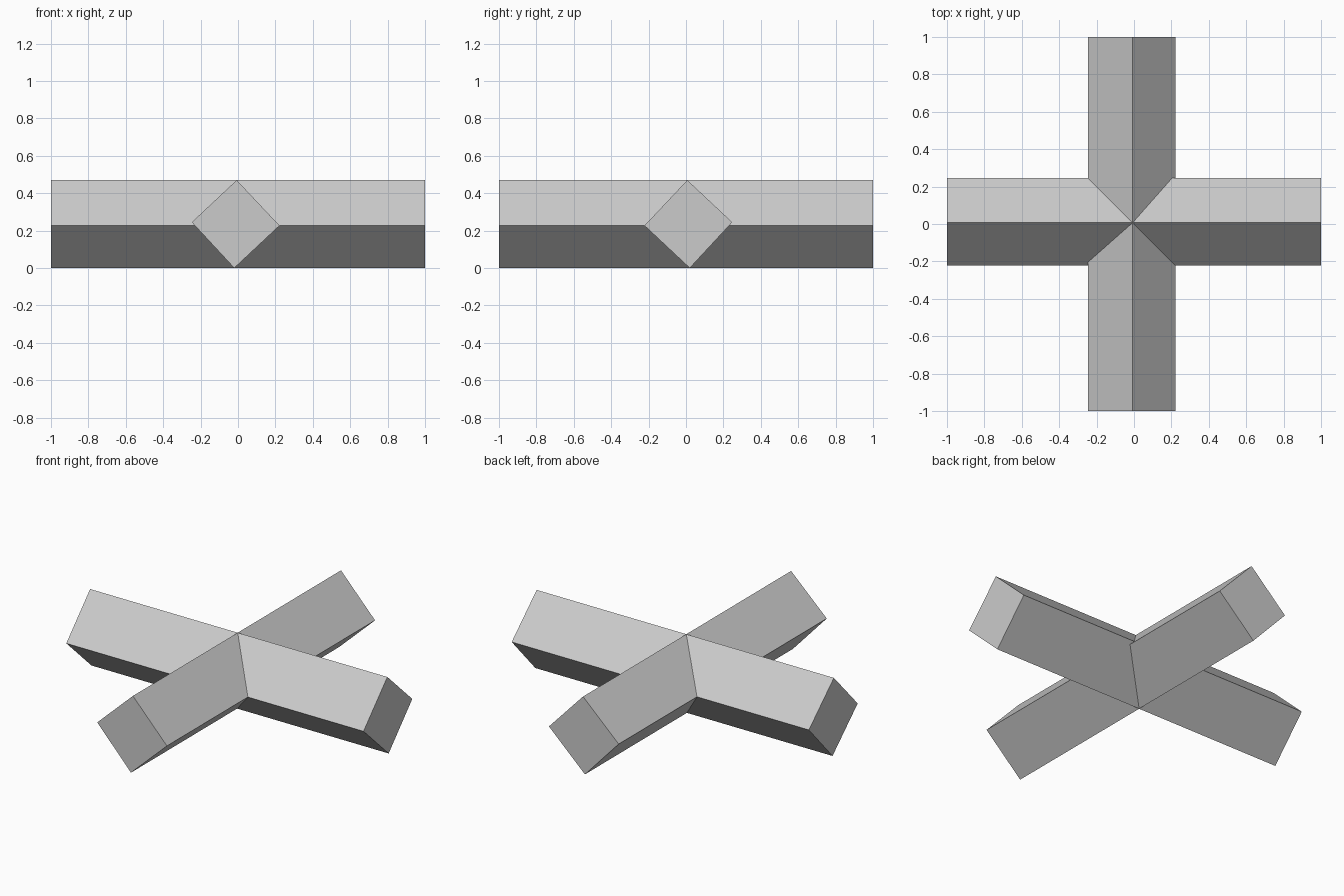
import bpy
import bmesh
from math import radians
from mathutils import Matrix

default_cube = bpy.data.objects.get("Cube")
if default_cube:
    bpy.data.objects.remove(default_cube, do_unlink=True)

# Plain grey for the whole body
grey = bpy.data.materials.new("light grey")
grey.use_nodes = True
colour = (0.6, 0.6, 0.6, 1.0)
grey.diffuse_color = colour
grey.node_tree.nodes["Principled BSDF"].inputs["Base Color"].default_value = colour

# Slightly tilted square section: top, left, bottom, right as (x, z)
SECTION = [(-0.007, 0.47), (-0.247, 0.245), (-0.02, 0.0), (0.222, 0.227)]
HALF_LENGTH = 1.0


def make_beam(name, turn):
    """Extrude the section along y, then turn it about the vertical axis."""
    bm = bmesh.new()
    end = bm.faces.new([bm.verts.new((x, -HALF_LENGTH, z)) for x, z in SECTION])
    grown = bmesh.ops.extrude_face_region(bm, geom=[end], use_keep_orig=True)
    moved = [v for v in grown["geom"] if isinstance(v, bmesh.types.BMVert)]
    bmesh.ops.translate(bm, verts=moved, vec=(0, 2 * HALF_LENGTH, 0))
    bmesh.ops.transform(bm, matrix=Matrix.Rotation(turn, 4, "Z"), verts=bm.verts)
    bmesh.ops.recalc_face_normals(bm, faces=bm.faces)
    mesh = bpy.data.meshes.new(name)
    bm.to_mesh(mesh)
    bm.free()
    mesh.materials.append(grey)
    beam = bpy.data.objects.new(name, mesh)
    bpy.context.collection.objects.link(beam)
    return beam


# Two crossing beams, joined into one solid
cross = make_beam("crossed_beams", 0)
side_beam = make_beam("side_beam", radians(-90))
union = cross.modifiers.new("join", "BOOLEAN")
union.operation = "UNION"
union.solver = "EXACT"
union.object = side_beam

bpy.context.view_layer.objects.active = cross
bpy.ops.object.modifier_apply(modifier=union.name)
bpy.data.objects.remove(side_beam, do_unlink=True)
